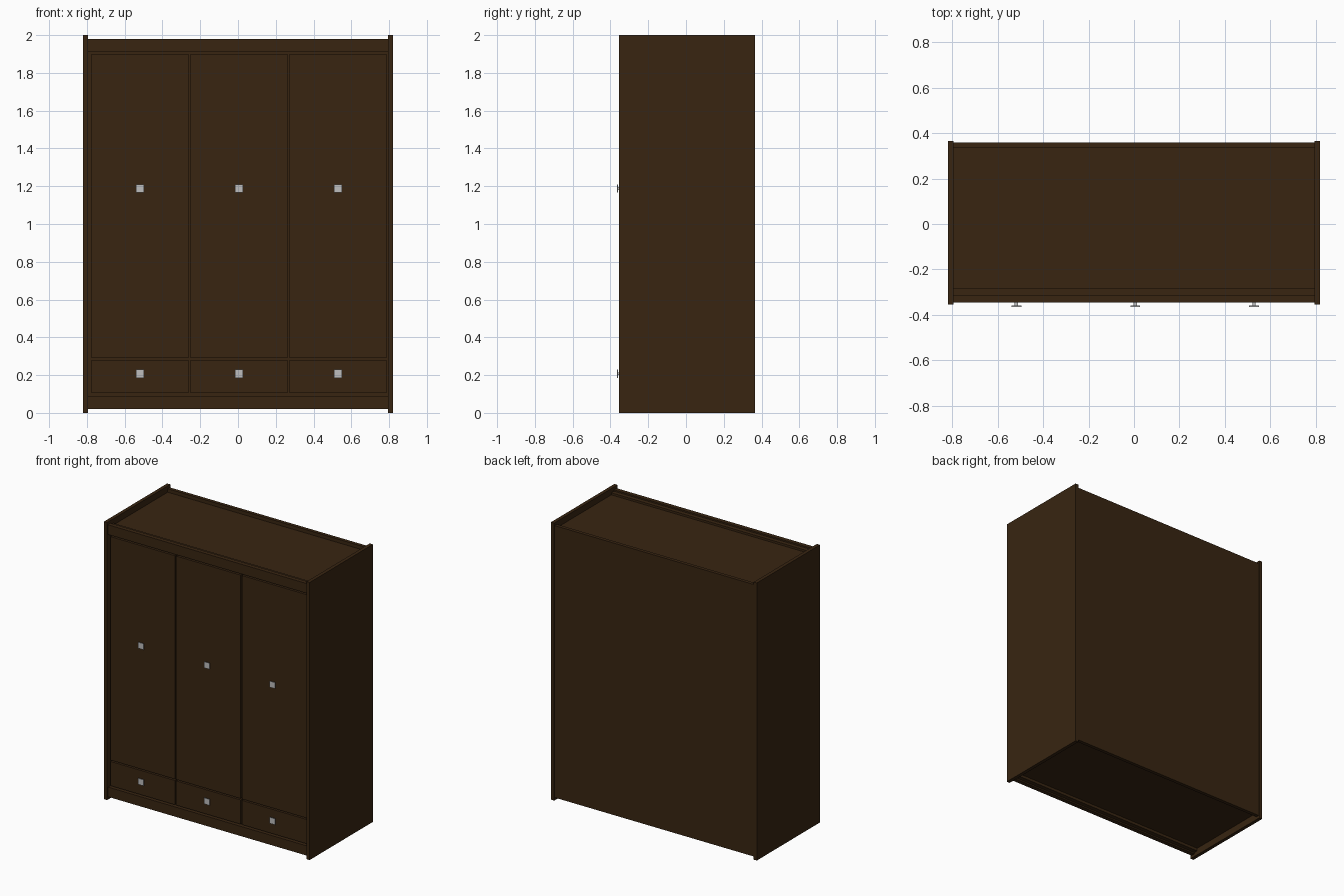
import bpy, bmesh

if "Cube" in bpy.data.objects:
    bpy.data.objects.remove(bpy.data.objects["Cube"])


def material(name, rgb):
    m = bpy.data.materials.new(name)
    m.diffuse_color = (*rgb, 1)
    m.use_nodes = True
    m.node_tree.nodes["Principled BSDF"].inputs["Base Color"].default_value = m.diffuse_color
    return m


wood = material("dark brown wood", (0.040, 0.0185, 0.0058))
metal = material("brushed grey metal", (0.52, 0.52, 0.52))


def add_boxes(name, mat, *spans):
    """One object made of boxes given as (x0, x1, y0, y1, z0, z1)."""
    bm = bmesh.new()
    for x0, x1, y0, y1, z0, z1 in spans:
        for v in bmesh.ops.create_cube(bm, size=1)["verts"]:
            v.co = (x1 if v.co.x > 0 else x0,
                    y1 if v.co.y > 0 else y0,
                    z1 if v.co.z > 0 else z0)
    mesh = bpy.data.meshes.new(name)
    bm.to_mesh(mesh)
    bm.free()
    mesh.materials.append(mat)
    ob = bpy.data.objects.new(name, mesh)
    bpy.context.collection.objects.link(ob)
    return ob


IN = 0.795            # inner face of the side panels
FRONT, MID, BACK = -0.345, -0.315, -0.285

# Carcass: sides, back, recessed top and bottom
add_boxes("left_side_panel", wood, (-0.82, -IN, -0.355, 0.365, 0, 2))
add_boxes("right_side_panel", wood, (IN, 0.82, -0.355, 0.365, 0, 2))
add_boxes("back_panel", wood, (-IN, IN, 0.335, 0.36, 0.02, 1.98))
add_boxes("top_panel", wood, (-IN, IN, BACK, 0.335, 1.925, 1.955))
add_boxes("bottom_panel", wood, (-IN, IN, BACK, 0.335, 0.05, 0.08))

# Front rails above and below the doors
add_boxes("top_rail", wood, (-IN, IN, FRONT, MID, 1.91, 1.98))
add_boxes("base_rail", wood, (-IN, IN, FRONT, MID, 0.02, 0.09))

# Face frame behind the door gaps
add_boxes("frame_top", wood, (-IN, IN, MID, BACK, 1.87, 1.97))
add_boxes("frame_bottom", wood, (-IN, IN, MID, BACK, 0.03, 0.13))
add_boxes("frame_middle", wood, (-IN, IN, MID, BACK, 0.26, 0.31))
for i, (a, b) in enumerate([(-IN, -0.75), (-0.285, -0.228), (0.24, 0.295), (0.76, IN)]):
    add_boxes(f"frame_stile_{i + 1}", wood, (a, b, MID, BACK, 0.13, 1.87))

# Three bays: a tall door over a drawer, each with a square knob
bays = [(-0.775, -0.262), (-0.251, 0.262), (0.272, 0.786)]
for i, (a, b) in enumerate(bays):
    c = (a + b) / 2
    for part, z0, z1, hz in (("door", 0.29, 1.90, 1.188), ("drawer", 0.105, 0.28, 0.207)):
        add_boxes(f"{part}_front_{i + 1}", wood, (a, b, FRONT, MID, z0, z1))
        add_boxes(f"{part}_knob_{i + 1}", metal,
                  (c - 0.022, c + 0.022, -0.365, -0.36, hz - 0.022, hz + 0.022),
                  (c - 0.007, c + 0.007, -0.36, FRONT, hz - 0.007, hz + 0.007))
